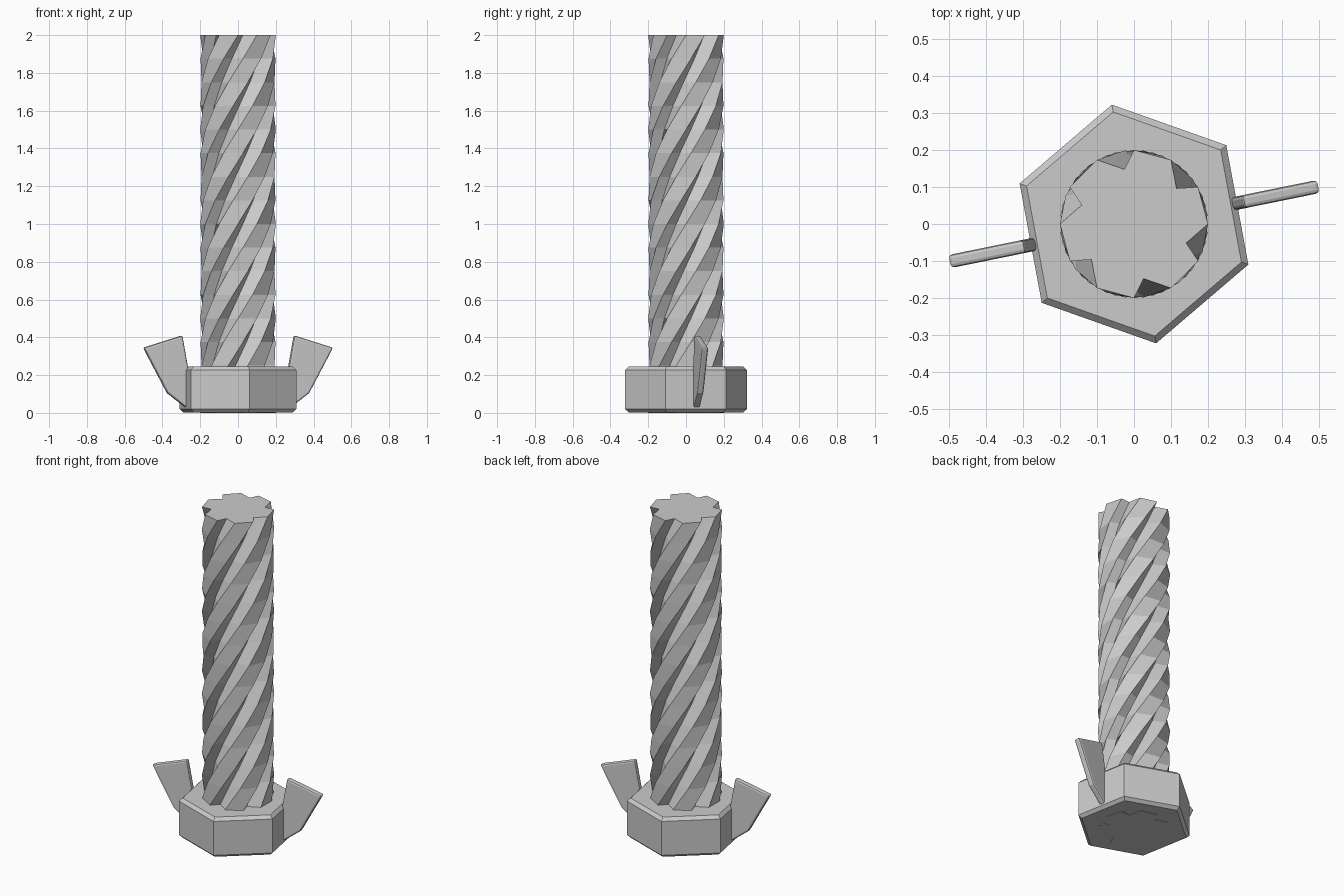
import bpy, bmesh
from math import cos, sin, pi, radians

if "Cube" in bpy.data.objects:
    bpy.data.objects.remove(bpy.data.objects["Cube"])


def finish(name, bm):
    bmesh.ops.recalc_face_normals(bm, faces=bm.faces)
    mesh = bpy.data.meshes.new(name)
    bm.to_mesh(mesh)
    bm.free()
    obj = bpy.data.objects.new(name, mesh)
    bpy.context.collection.objects.link(obj)
    return obj


def loft(name, rings):
    """Skin a stack of equal closed rings and cap both ends."""
    bm = bmesh.new()
    rows = [[bm.verts.new(p) for p in ring] for ring in rings]
    n = len(rows[0])
    for a, b in zip(rows, rows[1:]):
        for i in range(n):
            j = (i + 1) % n
            bm.faces.new((a[i], a[j], b[j], b[i]))
    bm.faces.new(rows[0][::-1])
    bm.faces.new(rows[-1])
    return finish(name, bm)


def polar(r, a, z):
    return (r * cos(a), r * sin(a), z)


# Twisted shaft: six saw-tooth grooves, one full turn over its height
profile = []
for k in range(6):
    profile += [(0.2, k * 60), (0.2, k * 60 + 30), (0.15, k * 60 + 40)]
STEPS = 16
loft("threaded_shaft", [[polar(r, radians(a) + 2 * pi * s / STEPS, 2 * s / STEPS)
                         for r, a in profile] for s in range(STEPS + 1)])

# Hexagonal nut with chamfered rims
levels = [(0.308, 0.003), (0.328, 0.02), (0.328, 0.227), (0.308, 0.245)]
loft("hex_nut", [[polar(r, radians(40.5 + 60 * i), z) for i in range(6)]
                 for r, z in levels])

# Two wings, half a turn apart
outline = [(0.24, 0.03), (0.285, 0.03), (0.383, 0.105), (0.512, 0.345),
           (0.302, 0.41), (0.268, 0.22), (0.24, 0.2)]
HALF = 0.018
for name, angle in (("right_wing", 11.5), ("left_wing", 191.5)):
    wing = loft(name, [[(x, y, z) for x, z in outline] for y in (-HALF, HALF)])
    wing.rotation_euler.z = radians(angle)
    bevel = wing.modifiers.new("edge_bevel", 'BEVEL')
    bevel.width = 0.01
    bevel.segments = 2
    bevel.limit_method = 'ANGLE'
    bevel.angle_limit = radians(60)
